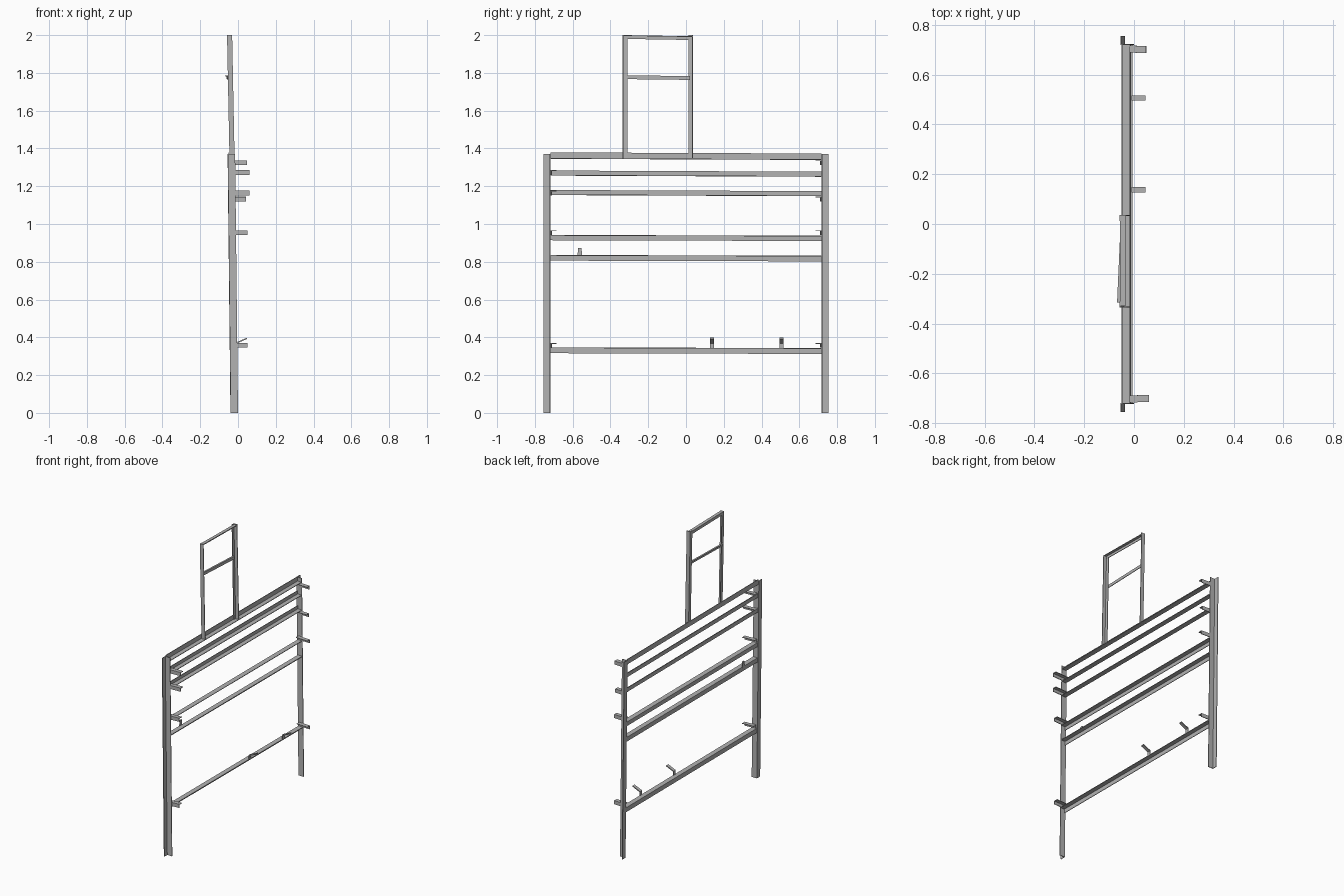
import bpy, bmesh
from mathutils import Vector

cube = bpy.data.objects.get("Cube")
if cube:
    bpy.data.objects.remove(cube, do_unlink=True)

steel = bpy.data.materials.new("grey steel")
steel.use_nodes = True
GREY = (0.45, 0.45, 0.45, 1)
steel.diffuse_color = GREY
steel.node_tree.nodes["Principled BSDF"].inputs["Base Color"].default_value = GREY

X, Y, Z = Vector((1, 0, 0)), Vector((0, 1, 0)), Vector((0, 0, 1))
T = 0.004  # plate thickness


def prism(name, ring, sweep):
    """Extrude a closed ring of points along a vector."""
    bm = bmesh.new()
    face = bm.faces.new([bm.verts.new(p) for p in ring])
    out = bmesh.ops.extrude_face_region(bm, geom=[face])
    moved = [g for g in out["geom"] if isinstance(g, bmesh.types.BMVert)]
    bmesh.ops.translate(bm, verts=moved, vec=sweep)
    bmesh.ops.recalc_face_normals(bm, faces=bm.faces)
    mesh = bpy.data.meshes.new(name)
    bm.to_mesh(mesh)
    bm.free()
    mesh.materials.append(steel)
    obj = bpy.data.objects.new(name, mesh)
    bpy.context.collection.objects.link(obj)


def angle_bar(name, start, end, u, v, w, h):
    """L-section bar whose outer corner runs from start to end."""
    a, b = Vector(start), Vector(end)
    section = [(0, 0), (w, 0), (w, T), (T, T), (T, h), (0, h)]
    prism(name, [a + u * p + v * q for p, q in section], b - a)


def back(z):
    """Back plane of the leaning frame."""
    return -0.04 - 0.011 * z


# Main posts: web on the inner side, flange turned outward
for side, label in ((-1, "front"), (1, "rear")):
    y = side * 0.718
    angle_bar(label + "_post", (back(0), y, 0), (back(1.37), y, 1.37),
              X, Y * side, 0.04, 0.036)

# Upper rails: shelf at the bottom
for name, z, h in (("top_rail", 1.342, 0.034), ("second_rail", 1.253, 0.027),
                   ("third_rail", 1.15, 0.027)):
    x = back(z) + T
    angle_bar(name, (x, -0.718, z + 0.003), (x, 0.718, z - 0.003), X, Z, 0.034, h)

# Lower rails: shelf at the top
for name, z, h in (("fourth_rail", 0.94, 0.028), ("fifth_rail", 0.834, 0.03),
                   ("bottom_rail", 0.345, 0.031)):
    x = back(z) + T
    angle_bar(name, (x, -0.718, z + 0.002), (x, 0.718, z - 0.002), X, -Z, 0.034, h)

# Upper narrow frame: web on the outer side, flange turned inward
for y, side, label in ((-0.335, 1, "front"), (0.037, -1, "rear")):
    angle_bar(label + "_mast", (-0.045, y, 1.345), (-0.058, y, 2.0),
              X, Y * side, 0.027, 0.024)
angle_bar("mast_top_rail", (-0.056, -0.33, 2.0), (-0.056, 0.033, 1.994),
          X, -Z, 0.022, 0.02)
angle_bar("mast_middle_rail", (-0.056, -0.315, 1.787), (-0.041, 0.02, 1.783),
          -X, -Z, 0.012, 0.02)

# Angle brackets at both ends, pointing forward from the posts
ENDS = {-1: ((1.285, 0.06), (1.177, 0.06), (0.966, 0.05), (0.37, 0.05)),
        1: ((1.337, 0.048), (1.145, 0.042), (0.966, 0.05), (0.37, 0.05))}
for side, brackets in ENDS.items():
    for i, (z, reach) in enumerate(brackets):
        y = side * 0.718
        angle_bar(f"bracket_{'front' if side < 0 else 'rear'}_{i + 1}",
                  (back(z) + 0.01, y, z), (reach, y - side * 0.004, z),
                  -Y * side, -Z, 0.028, 0.025)

# Bent tabs on the bottom rail
for i, y in enumerate((0.127, 0.495)):
    path = [(-0.01, 0.34), (-0.01, 0.373), (0.047, 0.398),
            (0.047, 0.391), (-0.005, 0.368), (-0.005, 0.34)]
    prism(f"bent_tab_{i + 1}", [Vector((px, y, pz)) for px, pz in path], Y * 0.022)

# Small upright tab on the fifth rail
tab = [(-0.575, 0.83), (-0.55, 0.83), (-0.553, 0.872), (-0.571, 0.872)]
prism("upright_tab", [Vector((-0.048, py, pz)) for py, pz in tab], X * 0.006)
